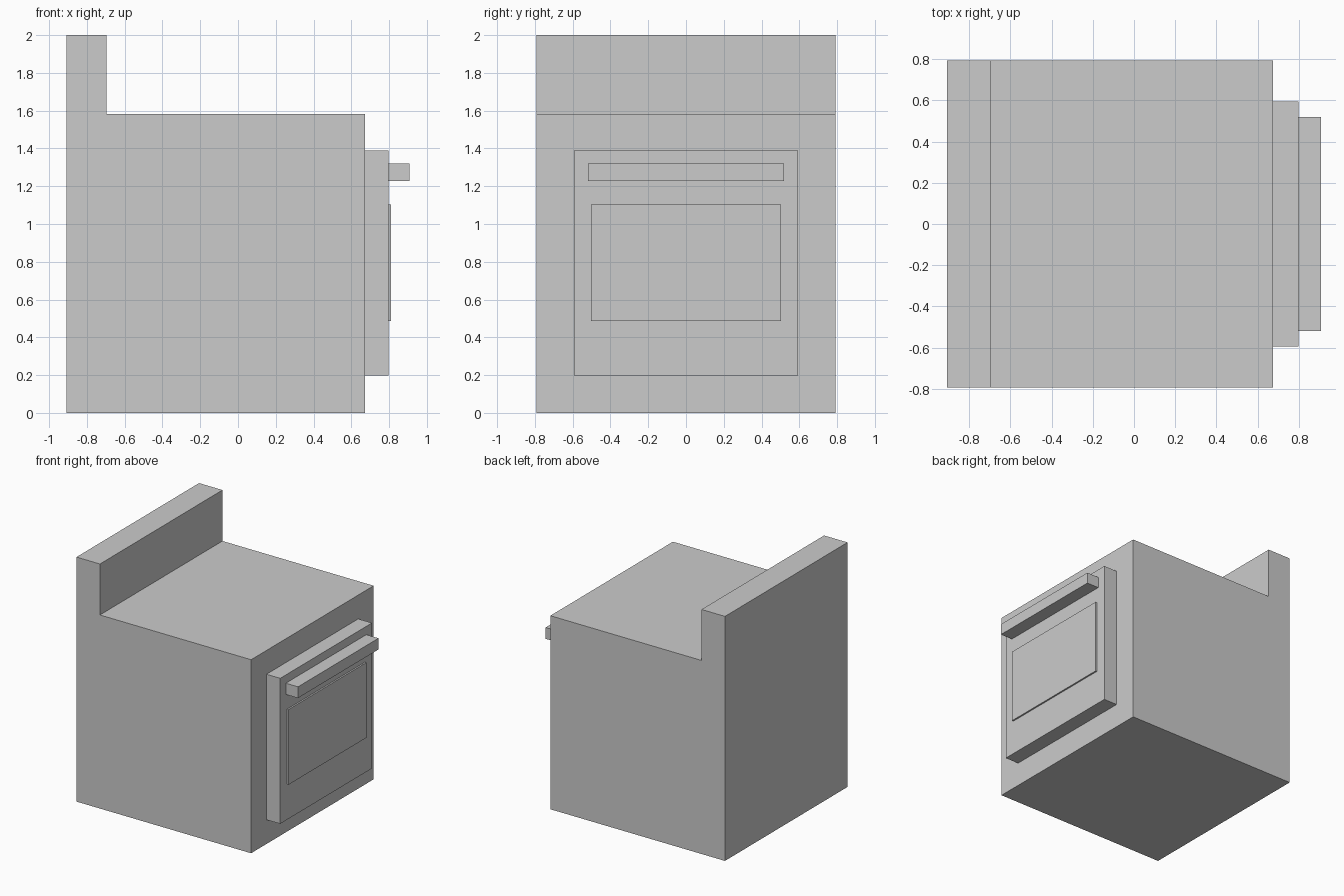
import bpy

if "Cube" in bpy.data.objects:
    bpy.data.objects.remove(bpy.data.objects["Cube"])


def extrude_profile(name, profile, half_width):
    """Extrude an (x, z) outline along y, centred on y = 0."""
    n = len(profile)
    verts = [(x, y, z) for y in (-half_width, half_width) for x, z in profile]
    faces = [tuple(range(n)), tuple(reversed(range(n, 2 * n)))]
    faces += [(i, i + n, (i + 1) % n + n, (i + 1) % n) for i in range(n)]
    mesh = bpy.data.meshes.new(name)
    mesh.from_pydata(verts, [], faces)
    obj = bpy.data.objects.new(name, mesh)
    bpy.context.collection.objects.link(obj)
    return obj


def slab(name, x0, x1, half_width, z0, z1):
    return extrude_profile(name, [(x0, z0), (x1, z0), (x1, z1), (x0, z1)], half_width)


BACK, PANEL, FRONT, DOOR = -0.907, -0.695, 0.673, 0.797

# Stove body with raised back panel
extrude_profile("stove_body", [(BACK, 0), (FRONT, 0), (FRONT, 1.583),
                               (PANEL, 1.583), (PANEL, 2), (BACK, 2)], 0.792)

# Oven door, its window and its handle
slab("oven_door", FRONT, DOOR, 0.593, 0.198, 1.388)
slab("door_window", DOOR, 0.81, 0.502, 0.487, 1.102)
slab("door_handle", DOOR, 0.907, 0.52, 1.228, 1.32)
